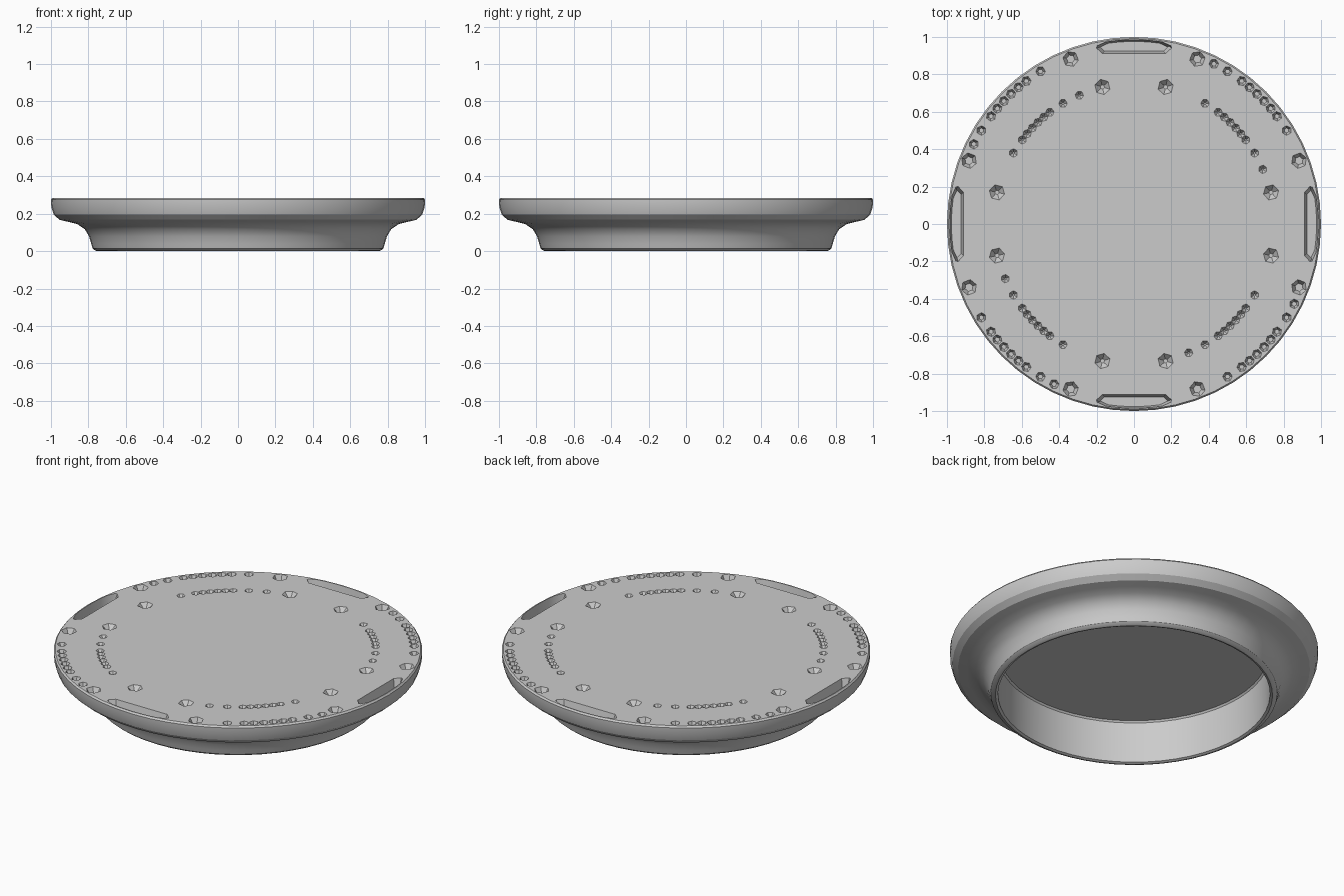
import bpy, bmesh
from math import cos, sin, radians, pi
from mathutils import Vector, Matrix
from mathutils.geometry import delaunay_2d_cdt

if "Cube" in bpy.data.objects:
    bpy.data.objects.remove(bpy.data.objects["Cube"])

TOP = 0.285
SEG = 56
bm = bmesh.new()


def ring(radius, z):
    return [bm.verts.new((radius * cos(2 * pi * i / SEG), radius * sin(2 * pi * i / SEG), z))
            for i in range(SEG)]


def bridge(a, b):
    for i in range(len(a)):
        j = (i + 1) % len(a)
        bm.faces.new((a[i], a[j], b[j], b[i]))


# Turned rim and foot, hollow underneath
profile = [(0.992, TOP), (1.0, 0.275), (0.998, 0.235), (0.985, 0.195),
           (0.955, 0.168), (0.91, 0.157), (0.86, 0.145), (0.82, 0.118),
           (0.797, 0.08), (0.785, 0.04), (0.778, 0.015), (0.765, 0.004),
           (0.752, 0), (0.738, 0.006), (0.736, 0.25), (0.728, 0.26)]
rings = [ring(r, z) for r, z in profile]
for a, b in zip(rings, rings[1:]):
    bridge(a, b)
bm.faces.new(rings[-1])  # ceiling of the hollow

loops = [rings[0]]  # outlines on the top face: the rim, then every pit


def pocket(upper, lower):
    """Sunken pocket from an outline on the top face to its floor."""
    top = [bm.verts.new(p) for p in upper]
    low = [bm.verts.new(p) for p in lower]
    bridge(top, low)
    bm.faces.new(low)
    loops.append(top)


def dent(dist, deg, radius, tip, depth):
    """Six-sided pit narrowing downwards."""
    a = radians(deg)

    def hexagon(r, z):
        return [(dist * cos(a) + r * cos(a + i * pi / 3),
                 dist * sin(a) + r * sin(a + i * pi / 3), z) for i in range(6)]
    pocket(hexagon(radius, TOP), hexagon(tip, TOP - depth))


def slot(deg):
    """Long rim pocket with a curved outer side."""
    rot = Matrix.Rotation(radians(deg), 3, 'Z')

    def outline(inset, z):
        pts = []
        for i in range(-4, 5):
            t = i / 4 * (0.205 - inset)
            r = 0.985 - inset * 0.5 - (0.012 if abs(i) == 4 else 0)
            pts.append((r * cos(t), r * sin(t), z))
        for x, y in ((0.94, 0.2), (0.912, 0.17), (0.912, -0.17), (0.94, -0.2)):
            pts.append((x + inset * 0.7, y * (1 - inset * 4), z))
        return [rot @ Vector(p) for p in pts]
    pocket(outline(0, TOP), outline(0.018, TOP - 0.06))


for quarter in range(4):
    mid = 45 + 90 * quarter
    slot(90 * quarter)
    # outer ring of pits
    for off in (-24, 24):
        dent(0.945, mid + off, 0.042, 0.022, 0.035)
    for off in (-13.5, -8, -4.8, -1.6, 1.6, 4.8, 8, 13.5, 18.5):
        dent(0.957, mid + off, 0.026, 0.013, 0.03)
    # inner ring of pits
    for off in (-32, 32):
        dent(0.752, mid + off, 0.042, 0.012, 0.03)
    for off in (-22, -14.5, -8, -4.8, -1.6, 1.6, 4.8, 8, 14.5):
        dent(0.748, mid + off, 0.023, 0.005, 0.025)

# Flat top face, triangulated around the pit outlines
flat, owner, edges = [], [], []
for k, loop in enumerate(loops):
    start, n = len(flat), len(loop)
    flat += loop
    owner += [k] * n
    edges += [(start + i, start + (i + 1) % n) for i in range(n)]
_, _, tris, origin, _, _ = delaunay_2d_cdt(
    [v.co.to_2d() for v in flat], edges, [], 0, 1e-6)
for tri in tris:
    ids = [origin[i][0] for i in tri if origin[i]]
    owners = {owner[i] for i in ids}
    inside_pit = len(owners) == 1 and 0 not in owners
    if len(set(ids)) == 3 and not inside_pit:
        bm.faces.new([flat[i] for i in ids])

bmesh.ops.recalc_face_normals(bm, faces=bm.faces)
mesh = bpy.data.meshes.new("round_tray_body")
bm.to_mesh(mesh)
bm.free()
body = bpy.data.objects.new("round_tray_body", mesh)
bpy.context.collection.objects.link(body)

# Smooth the turned surface, keep pit edges crisp
bpy.context.view_layer.objects.active = body
body.select_set(True)
bpy.ops.object.shade_smooth_by_angle(angle=radians(28))
